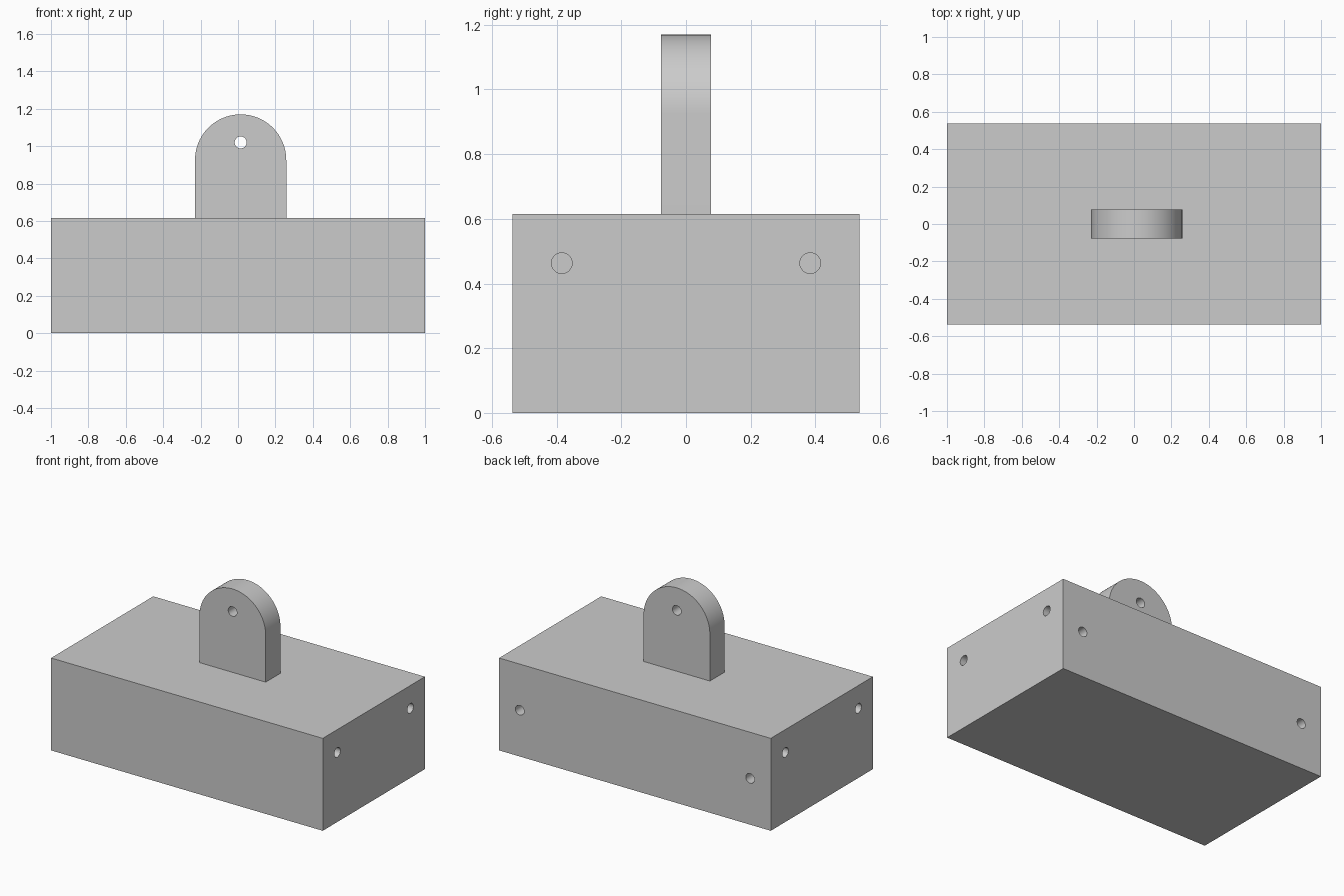
import bpy
import bmesh
import math
from mathutils import Matrix

cube = bpy.data.objects.get("Cube")
if cube:
    bpy.data.objects.remove(cube, do_unlink=True)

GREY = (0.6, 0.6, 0.6, 1.0)
HALF_Y, TOP = 0.537, 0.615
HOLE_RADIUS, HOLE_DEPTH = 0.032, 0.15

grey = bpy.data.materials.new("plain grey")
grey.use_nodes = True
grey.diffuse_color = GREY
grey.node_tree.nodes["Principled BSDF"].inputs["Base Color"].default_value = GREY


def make_object(name, bm):
    bmesh.ops.recalc_face_normals(bm, faces=bm.faces)
    mesh = bpy.data.meshes.new(name)
    bm.to_mesh(mesh)
    bm.free()
    mesh.materials.append(grey)
    obj = bpy.data.objects.new(name, mesh)
    bpy.context.collection.objects.link(obj)
    return obj


def select_only(obj):
    bpy.ops.object.select_all(action='DESELECT')
    obj.select_set(True)
    bpy.context.view_layer.objects.active = obj


def drill(obj, holes):
    """Cut round holes; each is (centre, axis, length)."""
    bm = bmesh.new()
    for centre, axis, length in holes:
        turn = Matrix.Rotation(math.pi / 2, 4, 'Y' if axis == 'X' else 'X')
        bmesh.ops.create_cone(bm, cap_ends=True, segments=32, radius1=HOLE_RADIUS,
                              radius2=HOLE_RADIUS, depth=length,
                              matrix=Matrix.Translation(centre) @ turn)
    cutter = make_object("hole_cutter", bm)
    cutter.hide_render = True
    select_only(obj)
    mod = obj.modifiers.new("holes", 'BOOLEAN')
    mod.operation = 'DIFFERENCE'
    mod.solver = 'EXACT'
    mod.object = cutter
    bpy.ops.object.modifier_apply(modifier=mod.name)
    bpy.data.objects.remove(cutter, do_unlink=True)
    bpy.ops.object.shade_smooth_by_angle(angle=math.radians(30))


# Solid block
bm = bmesh.new()
bmesh.ops.create_cube(bm, size=1, matrix=Matrix.Translation((0, 0, TOP / 2))
                      @ Matrix.Diagonal((2, 2 * HALF_Y, TOP, 1)))
block = make_object("block", bm)

# Blind holes: a pair in each end and a lower pair in the back
holes = []
for side in (-1, 1):
    for pair in (-1, 1):
        holes.append(((side, pair * 0.384, 0.463), 'X', 2 * HOLE_DEPTH))
    holes.append(((side * 0.848, HALF_Y, 0.308), 'Y', 2 * HOLE_DEPTH))
drill(block, holes)

# Upright lug with a rounded top, extruded from its outline
CX, RADIUS, THICK = 0.014, 0.244, 0.155
arc_z, foot = 1.17 - RADIUS, TOP - 0.01
outline = [(CX - RADIUS, foot), (CX + RADIUS, foot)]
for i in range(49):
    a = math.pi * i / 48
    outline.append((CX + RADIUS * math.cos(a), arc_z + RADIUS * math.sin(a)))
bm = bmesh.new()
face = bm.faces.new([bm.verts.new((x, -THICK / 2, z)) for x, z in outline])
swept = bmesh.ops.extrude_face_region(bm, geom=[face])
bmesh.ops.translate(bm, vec=(0, THICK, 0),
                    verts=[v for v in swept["geom"] if isinstance(v, bmesh.types.BMVert)])
lug = make_object("lug", bm)

# Through hole near the top of the lug
drill(lug, [((CX, 0, 1.02), 'Y', 1)])
